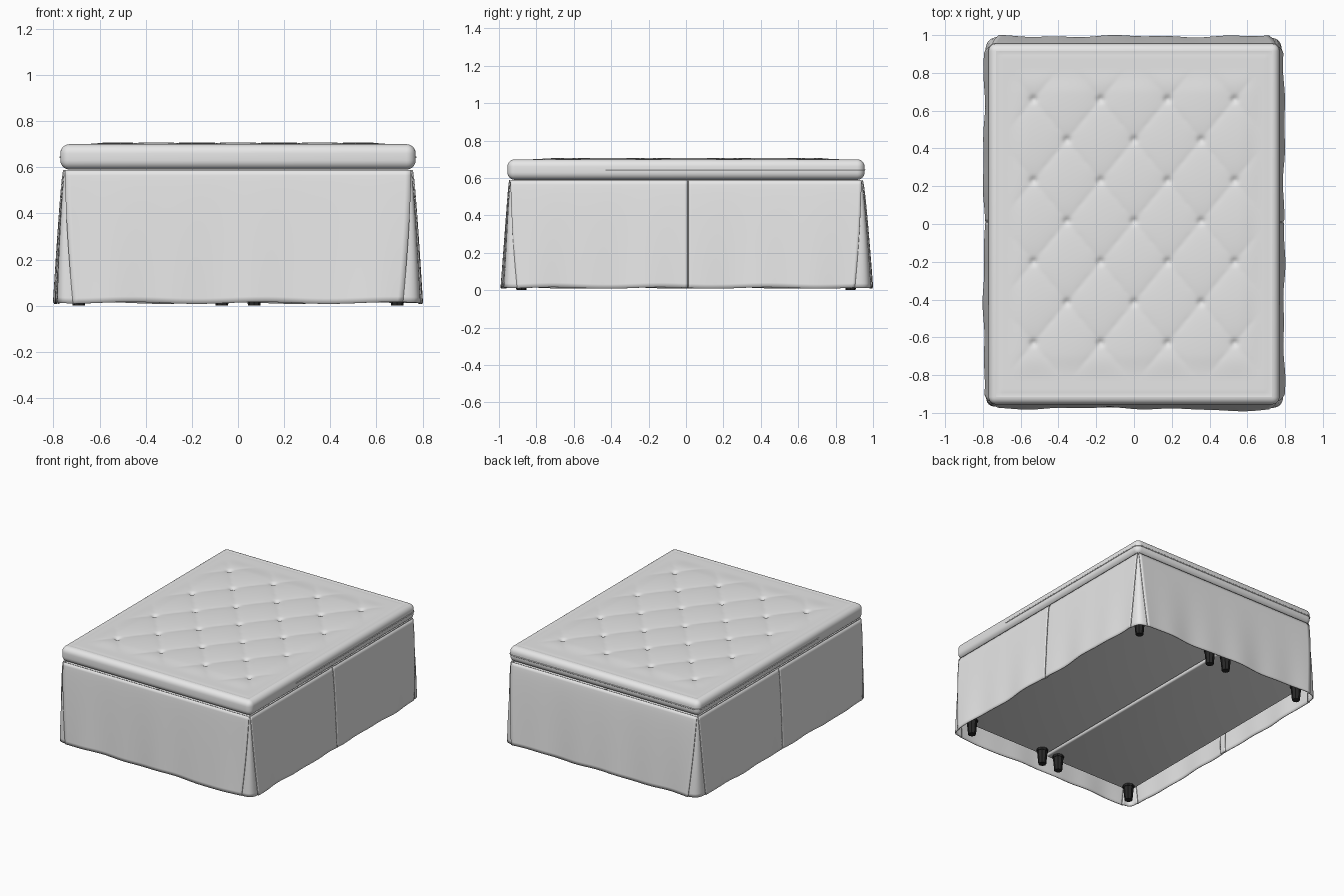
import bpy, bmesh, math
from mathutils import Vector

old = bpy.data.objects.get("Cube")
if old:
    bpy.data.objects.remove(old)


def material(name, value):
    m = bpy.data.materials.new(name)
    m.use_nodes = True
    colour = (value, value, value, 1)
    m.diffuse_color = colour
    m.node_tree.nodes["Principled BSDF"].inputs["Base Color"].default_value = colour
    return m


FABRIC = material("light grey fabric", 0.8)
BLACK = material("black plastic", 0.02)


def finish(name, bm, mat, angle=40):
    mesh = bpy.data.meshes.new(name)
    bm.to_mesh(mesh)
    bm.free()
    mesh.materials.append(mat)
    mesh.shade_smooth()
    mesh.set_sharp_from_angle(angle=math.radians(angle))
    obj = bpy.data.objects.new(name, mesh)
    bpy.context.collection.objects.link(obj)
    return obj


def box_bmesh(size, centre, bevel, segments):
    bm = bmesh.new()
    bmesh.ops.create_cube(bm, size=1)
    bmesh.ops.scale(bm, vec=size, verts=bm.verts)
    bmesh.ops.translate(bm, vec=centre, verts=bm.verts)
    bmesh.ops.bevel(bm, geom=bm.edges[:], offset=bevel, segments=segments,
                    profile=0.5, affect='EDGES')
    return bm


def surface(name, point, nu, nv, mat):
    """Grid surface from a function of two 0..1 parameters."""
    bm = bmesh.new()
    bmesh.ops.create_grid(bm, x_segments=nu, y_segments=nv, size=0.5)
    for v in bm.verts:
        v.co = point(v.co.x + 0.5, v.co.y + 0.5)
    return finish(name, bm, mat, 60)


# Mattress: rounded box left open where the tufted top fits
HX, HY, TOP, ROUND = 0.77, 0.955, 0.7, 0.04
FLAT_X, FLAT_Y = HX - ROUND, HY - ROUND
bm = box_bmesh((2 * HX, 2 * HY, 0.11), (0, 0, TOP - 0.055), ROUND, 6)
lid = max((f for f in bm.faces if f.normal.z > 0.9), key=lambda f: f.calc_area())
bmesh.ops.delete(bm, geom=[lid], context='FACES')
finish("mattress_sides", bm, FABRIC, 60)

STEP_X, STEP_Y, MID_Y = 0.355, 0.43, 0.015
tufts = [((i - 1.5) * STEP_X, MID_Y + (j - 1.5) * STEP_Y) for i in range(4) for j in range(4)]
tufts += [((i - 1) * STEP_X, MID_Y + (j - 1) * STEP_Y) for i in range(3) for j in range(3)]


def fade(distance, width):
    k = max(0.0, min(1.0, distance / width))
    return k * k * (3 - 2 * k)


def tufted(u, v):
    x, y = (2 * u - 1) * FLAT_X, (2 * v - 1) * FLAT_Y
    a, b = x / STEP_X + (y - MID_Y) / STEP_Y, x / STEP_X - (y - MID_Y) / STEP_Y
    puff = math.sqrt(abs(math.sin(math.pi * a) * math.sin(math.pi * b)))
    inside = fade(0.68 - abs(x), 0.12) * fade(0.83 - abs(y), 0.14)
    z = TOP + 0.008 * puff * inside
    for tx, ty in tufts:
        d2 = (x - tx) ** 2 + (y - ty) ** 2
        if d2 < 0.02:
            z -= 0.014 * math.exp(-d2 / 0.0003) + 0.003 * math.exp(-d2 / 0.003)
    # stitched border line
    edge = min(FLAT_X - abs(x), FLAT_Y - abs(y))
    z -= 0.002 * math.exp(-((edge - 0.015) / 0.007) ** 2)
    return Vector((x, y, z if edge > 0.001 else TOP))


surface("mattress_tufted_top", tufted, 130, 165, FABRIC)

# Zip seam round the back and most of both sides
path = [(HX, -0.43)]
for sign, start in ((1, 0), (-1, 90)):
    for k in range(7):
        ang = math.radians(start + 15 * k)
        path.append((sign * FLAT_X + ROUND * math.cos(ang), FLAT_Y + ROUND * math.sin(ang)))
path.append((-HX, -0.43))
curve = bpy.data.curves.new("zip_seam", 'CURVE')
curve.dimensions = '3D'
curve.bevel_depth = 0.004
curve.bevel_resolution = 1
curve.use_fill_caps = True
spline = curve.splines.new('POLY')
spline.points.add(len(path) - 1)
for p, (x, y) in zip(spline.points, path):
    p.co = (x, y, 0.643, 1)
curve.materials.append(FABRIC)
bpy.context.collection.objects.link(bpy.data.objects.new("zip_seam", curve))

# Two base boxes side by side, each on four tapered legs
for side, sx in (("left", 1), ("right", -1)):
    bm = box_bmesh((0.738, 1.87, 0.478), (sx * 0.376, 0, 0.35), 0.012, 3)
    finish(side + "_base_box", bm, FABRIC)
    for end, y in (("front", -0.88), ("back", 0.88)):
        for place, x in (("inner", 0.07), ("outer", 0.69)):
            bm = bmesh.new()
            for low, high, r_low, r_high in ((0, 0.1, 0.027, 0.036), (0.095, 0.115, 0.04, 0.04)):
                made = bmesh.ops.create_cone(bm, cap_ends=True, segments=8, radius1=r_low,
                                             radius2=r_high, depth=high - low)
                bmesh.ops.translate(bm, vec=(sx * x, y, (low + high) / 2), verts=made["verts"])
            finish(f"{side}_{end}_{place}_leg", bm, BLACK, 30)

# Skirt: each side is (axis pointing out, sign, half depth, flare, wave phase)
SIDES = {
    "front": (1, -1, 0.943, 0.03, 0.4),
    "back": (1, 1, 0.943, 0.048, 2.0),
    "left": (0, 1, 0.755, 0.037, 3.1),
    "right": (0, -1, 0.755, 0.037, 5.2),
}
SKIRT_TOP, HEM = 0.588, 0.012


def skirt_point(side, c, s, inset=0.0):
    """Point at position c along a side, s from top (0) to hem (1)."""
    axis, sign, half, flare, phase = SIDES[side]
    wave = 0.004 * math.sin(9 * c + phase) + 0.003 * math.sin(21 * c + 2 * phase)
    if side == "front":
        wave += 0.02 * math.exp(-((c - 0.52) / 0.15) ** 2)
    out = sign * (half + flare * s ** 0.7 + wave * s ** 1.5 - inset)
    z = SKIRT_TOP + (HEM - SKIRT_TOP) * s + 0.004 * s * math.sin(11 * c + phase)
    return Vector((c, out, z) if axis == 1 else (out, c, z))


def edge_at(side, s):
    """Half length of a side panel, narrowing to the hem."""
    top = 0.75 if SIDES[side][0] == 1 else 0.938
    return top - 0.035 * s ** 1.6


def thicken(obj):
    mod = obj.modifiers.new("cloth thickness", 'SOLIDIFY')
    mod.thickness = 0.006
    mod.offset = 0


def skirt_panel(name, side, low, high):
    def point(u, v):
        s = 1 - v
        a, b = low(s), high(s)
        return skirt_point(side, a + (b - a) * u, s)
    thicken(surface(name, point, 60, 24, FABRIC))


for side in ("front", "back"):
    skirt_panel(side + "_skirt", side, lambda s: -edge_at(side, s), lambda s: edge_at(side, s))
for side in ("left", "right"):
    skirt_panel(side + "_front_skirt", side, lambda s: -edge_at(side, s), lambda s: 0.008)
    skirt_panel(side + "_back_skirt", side, lambda s: 0.013, lambda s: edge_at(side, s))
    # backing strip behind the side slit
    thicken(surface(side + "_slit_backing",
                    lambda u, v: skirt_point(side, 0.05 * u - 0.015, 1 - v, 0.009), 4, 24, FABRIC))

# Corner pleats set just behind the panel edges
for end, sy in (("front", -1), ("back", 1)):
    for side, sx in (("left", 1), ("right", -1)):
        def pleat(u, v):
            s = 1 - v
            a = skirt_point(end, sx * (edge_at(end, s) - 0.012), s, 0.007)
            b = skirt_point(side, sy * (edge_at(side, s) - 0.012), s, 0.007)
            bulge = 0.025 * s * math.sin(math.pi * u)
            return a.lerp(b, u) + Vector((sx, sy, 0)) * bulge
        thicken(surface(f"{end}_{side}_corner_pleat", pleat, 10, 24, FABRIC))
